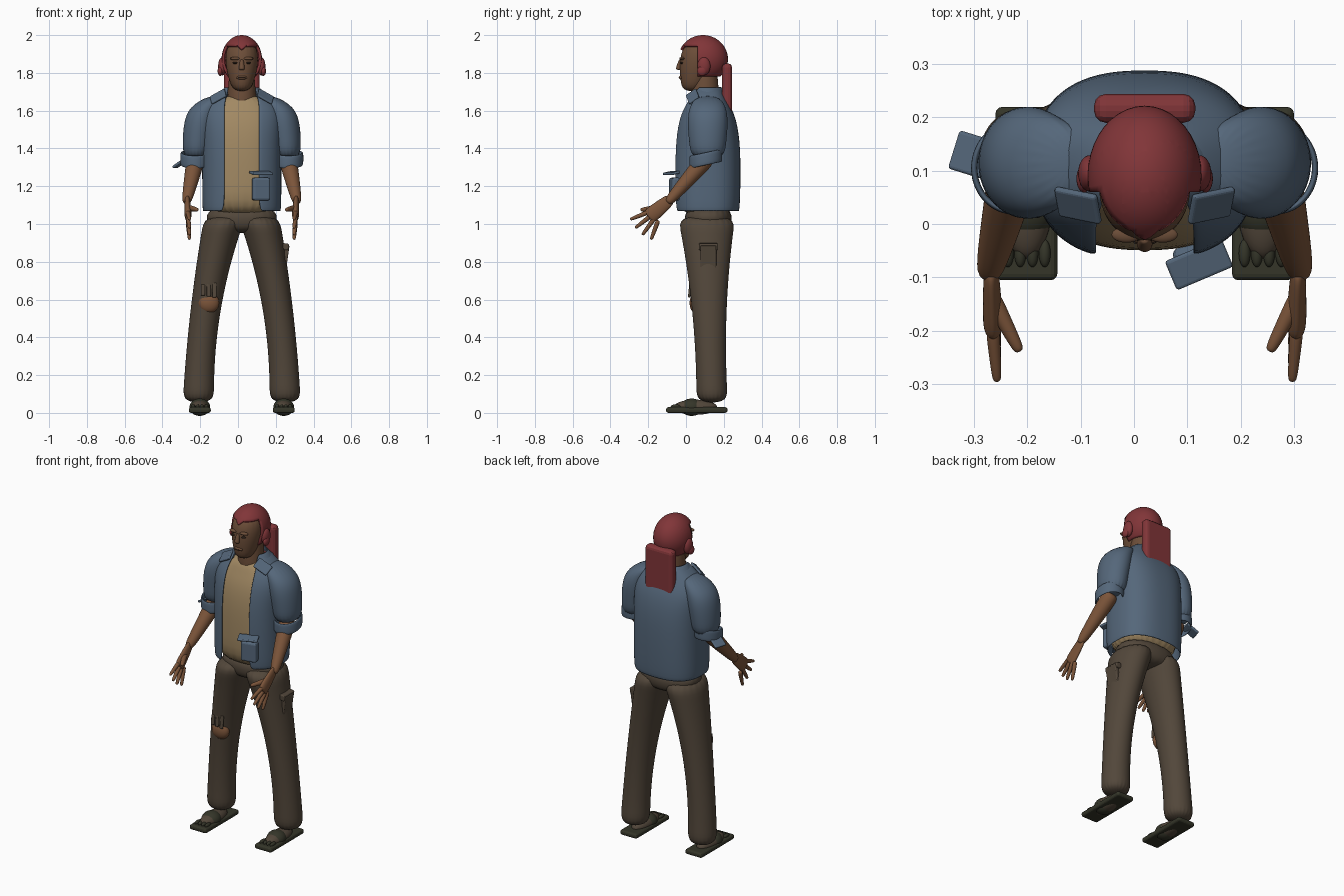
import bpy, bmesh, math
from mathutils import Vector, Matrix

cube = bpy.data.objects.get("Cube")
if cube:
    bpy.data.objects.remove(cube)

MIDDLE = .02  # body centre line
SIDES = (-1, 1)


def material(name, red, green, blue):
    made = bpy.data.materials.new(name)
    made.use_nodes = True
    made.diffuse_color = (red, green, blue, 1)
    shader = made.node_tree.nodes["Principled BSDF"]
    shader.inputs["Base Color"].default_value = made.diffuse_color
    return made


RED = material("helmet red", .22, .036, .04)
DENIM = material("denim blue", .09, .135, .195)
TAN = material("shirt tan", .36, .25, .125)
BROWN = material("trouser brown", .085, .063, .043)
SKIN = material("arm skin", .2, .09, .042)
FACE = material("face skin", .15, .075, .04)
DARK = material("eye dark", .03, .018, .012)
OLIVE = material("sandal olive", .035, .036, .022)


def finish(name, bm, mat, smooth=True):
    """Turn a bmesh into a named, coloured object."""
    bmesh.ops.recalc_face_normals(bm, faces=bm.faces)
    for face in bm.faces:
        face.smooth = smooth
    mesh = bpy.data.meshes.new(name)
    bm.to_mesh(mesh)
    bm.free()
    mesh.materials.append(mat)
    made = bpy.data.objects.new(name, mesh)
    bpy.context.collection.objects.link(made)
    return made


def power(value, exponent):
    return math.copysign(abs(value) ** exponent, value)


def loft(name, rings, mat, axis=(0, 0, 1), square=1, gap=0, caps=True, thick=0, count=20):
    """Skin oval rings (centre, width, depth); gap leaves a front opening of that half width."""
    along = Vector(axis).normalized()
    across = Vector((1, 0, 0))
    across = (across - along * across.dot(along)).normalized()
    deep = along.cross(across)
    closed = not gap
    bm = bmesh.new()
    rows = []
    for centre, width, depth in rings:
        start = math.asin(min(gap / width, .8) ** (1 / square))
        step = (math.tau - start * 2) / (count if closed else count - 1)
        row = []
        for i in range(count):
            turn = start + step * i
            side = across * width * power(math.sin(turn), square)
            front = deep * depth * power(math.cos(turn), square)
            row.append(bm.verts.new(Vector(centre) + side - front))
        rows.append(row)
    for low, high in zip(rows, rows[1:]):
        for i in range(count if closed else count - 1):
            j = (i + 1) % count
            bm.faces.new((low[i], low[j], high[j], high[i]))
    if caps and closed:
        bm.faces.new(rows[0])
        bm.faces.new(rows[-1])
    made = finish(name, bm, mat)
    if thick:
        made.modifiers.new("Thickness", "SOLIDIFY").thickness = thick
    rounding = made.modifiers.new("Rounding", "SUBSURF")
    rounding.levels = rounding.render_levels = 2
    return made


def limb(name, start, end, start_radius, end_radius, mat, flat=1):
    """Tapered rounded rod between two points."""
    start, end = Vector(start), Vector(end)
    rings = []
    for t in (0, .1, .5, .9, 1):
        radius = start_radius + (end_radius - start_radius) * t
        if t in (0, 1):
            radius *= .7
        rings.append((start.lerp(end, t), radius * flat, radius))
    return loft(name, rings, mat, axis=end - start, count=12)


def ball(name, centre, radii, mat):
    bm = bmesh.new()
    bmesh.ops.create_uvsphere(bm, u_segments=32, v_segments=20, radius=1)
    bm.transform(Matrix.Translation(centre) @ Matrix.Diagonal((*radii, 1)))
    return finish(name, bm, mat)


def box(name, centre, size, mat, tilt=(0, 0, 0), bevel=.006):
    bm = bmesh.new()
    bmesh.ops.create_cube(bm, size=1)
    bm.transform(Matrix.Diagonal((*size, 1)))
    made = finish(name, bm, mat, smooth=False)
    made.location = centre
    made.rotation_euler = tilt
    edge = made.modifiers.new("Rounded edges", "BEVEL")
    edge.width = bevel
    edge.segments = 3
    return made


# Head, neck and face
profile = [(1.7, .03, .05), (1.77, .05, .082), (1.88, .068, .107), (1.97, .08, .08)]
loft("head", [((MIDDLE, y, z), depth * .88, depth) for z, y, depth in profile], FACE)
limb("neck", (MIDDLE, .1, 1.6), (MIDDLE, .1, 1.85), .085, .065, FACE)
limb("nose", (MIDDLE, -.028, 1.87), (MIDDLE, -.04, 1.815), .01, .017, FACE)
ball("lips", (MIDDLE, -.025, 1.775), (.028, .012, .011), FACE)
ball("mouth_line", (MIDDLE, -.034, 1.775), (.022, .005, .002), DARK)
for s in SIDES:
    x = MIDDLE + s * .034
    ball("eye", (x, -.022, 1.853), (.014, .009, .006), DARK)
    ball("brow", (x, -.02, 1.876), (.028, .015, .009), FACE)

# Helmet shell with a peaked face opening
bm = bmesh.new()
bmesh.ops.create_uvsphere(bm, u_segments=40, v_segments=26, radius=1)
bm.transform(Matrix.Translation((MIDDLE, .09, 1.873)) @ Matrix.Diagonal((.107, .132, .127, 1)))
peak = Vector((MIDDLE, -.03, 1.925))
temple = Vector((MIDDLE, .06, 1.78))
cuts = [(temple, (0, 1, 0)), (temple, (0, 0, 1))]
cuts += [(peak, (s * .6, .4, -1)) for s in SIDES]
for point, normal in cuts:
    parts = bm.verts[:] + bm.edges[:] + bm.faces[:]
    bmesh.ops.bisect_plane(bm, geom=parts, plane_co=point, plane_no=normal)
opening = []
for face in bm.faces:
    middle = face.calc_center_median()
    offset = middle - peak
    below_arch = offset.z < min(.6 * abs(offset.x) + .4 * offset.y, .025)
    if middle.z < temple.z or (middle.y < temple.y and below_arch):
        opening.append(face)
bmesh.ops.delete(bm, geom=opening, context="FACES")
helmet = finish("helmet", bm, RED)
helmet.modifiers.new("Thickness", "SOLIDIFY").thickness = .014
for s in SIDES:
    ball("ear_cup", (MIDDLE + s * .103, .095, 1.835), (.022, .034, .048), RED)
    ball("ear_knob", (MIDDLE + s * .114, .085, 1.81), (.014, .026, .026), RED)
box("neck_plate", (MIDDLE, .217, 1.705), (.19, .054, .29), RED, bevel=.022)

# Open jacket over a shirt of the same shape
torso = [(1.06, .21, .175), (1.25, .21, .18), (1.45, .21, .177), (1.58, .22, .15),
         (1.65, .18, .11), (1.72, .09, .08)]
loft("jacket", [((MIDDLE, .11, z), width, depth) for z, width, depth in torso], DENIM,
     square=.8, gap=.092, thick=.012, count=36)
loft("shirt", [((MIDDLE, .105, z - .03), width * .92, depth * .87) for z, width, depth in torso],
     TAN, square=.8, count=28)
loft("collar", [((MIDDLE, .115, 1.66), .15, .11), ((MIDDLE, .11, 1.73), .09, .08)], DENIM,
     gap=.08, thick=.012)
box("jacket_pocket", (.122, -.06, 1.185), (.095, .045, .12), DENIM, (0, 0, .2), bevel=.012)
box("pocket_flap", (.122, -.075, 1.27), (.115, .06, .014), DENIM, (.2, 0, .4))

# Arms, sleeves and hands
sleeve = [(1.68, .13, .06), (1.62, .2, .1), (1.54, .22, .11), (1.44, .235, .1), (1.34, .24, .09)]
for s in SIDES:
    loft("sleeve", [((MIDDLE + s * out, .115, z), depth * .8, depth) for z, out, depth in sleeve],
         DENIM)
    loft("cuff", [((MIDDLE + s * .247, .105, z), .08, .09) for z in (1.38, 1.35, 1.31)],
         DENIM, axis=(0, -.2, 1), caps=False, thick=.012)
    box("collar_point", (MIDDLE + s * .125, .035, 1.675), (.09, .065, .014), DENIM,
        (.7, s * .5, s * .2))
    elbow = Vector((MIDDLE + s * .24, .12, 1.36))
    wrist = Vector((MIDDLE + s * .294, -.1, 1.11))
    knuckles = Vector((MIDDLE + s * .284, -.2, 1.035))
    limb("forearm", elbow, wrist, .054, .027, SKIN)
    limb("palm", wrist.lerp(elbow, .1), knuckles, .032, .047, SKIN, flat=.45)
    limb("thumb", wrist.lerp(knuckles, .3), knuckles + Vector((s * -.05, -.04, .04)),
         .019, .011, SKIN)
    # Fingers fan out from the palm
    for i in range(4):
        angle = math.radians(22 + i * 16)
        reach = Vector((s * -.08, -math.cos(angle), -math.sin(angle)))
        heel = wrist.lerp(knuckles, .2)
        limb("finger", heel + reach * .08, heel + reach * .19, .014, .009, SKIN)
box("cuff_flap", (-.305, .13, 1.322), (.08, .075, .014), DENIM, (0, -.6, -.3))

# Trousers: legs spread and narrow by a smooth rule
hips = [(.95, .11, .1), (1, .195, .13), (1.1, .19, .125)]
loft("trouser_seat", [((MIDDLE, .118, z), width, depth) for z, width, depth in hips], BROWN,
     square=.9)
for s in SIDES:
    rings = []
    for i in range(11):
        z = .05 + i / 10
        width = .078 + .07 * (z - .35) ** 2
        centre = (MIDDLE + s * (.23 - .13 * z * z), .14 - .03 * z, z)
        rings.append((centre, width, width + .04 * z * z))
    loft("trouser_leg", rings, BROWN)

    # Sandals
    x = MIDDLE + s * .222
    box("sandal_sole", (x, .057, .015), (.116, .325, .03), OLIVE, bevel=.012)
    ball("foot", (x, .05, .03), (.05, .115, .04), BROWN)
    ball("sandal_strap", (x, .03, .03), (.055, .06, .046), OLIVE)
    for i in range(4):
        ball("toe", (x + (i - 1.5) * .023, -.055, .033), (.011, .026, .012), OLIVE)

# Torn knee and cargo pocket
ball("bare_knee", (-.155, .052, .582), (.056, .033, .054), SKIN)
for i in range(3):
    box("torn_strip", (-.185 + i * .03, .02, .65), (.022, .012, .06 + i * .01), BROWN, (-.1, 0, 0))
box("cargo_pocket", (.252, .118, .825), (.024, .085, .125), BROWN, (0, .14, 0))
box("cargo_flap", (.25, .118, .88), (.036, .1, .035), BROWN, (0, .14, 0))
